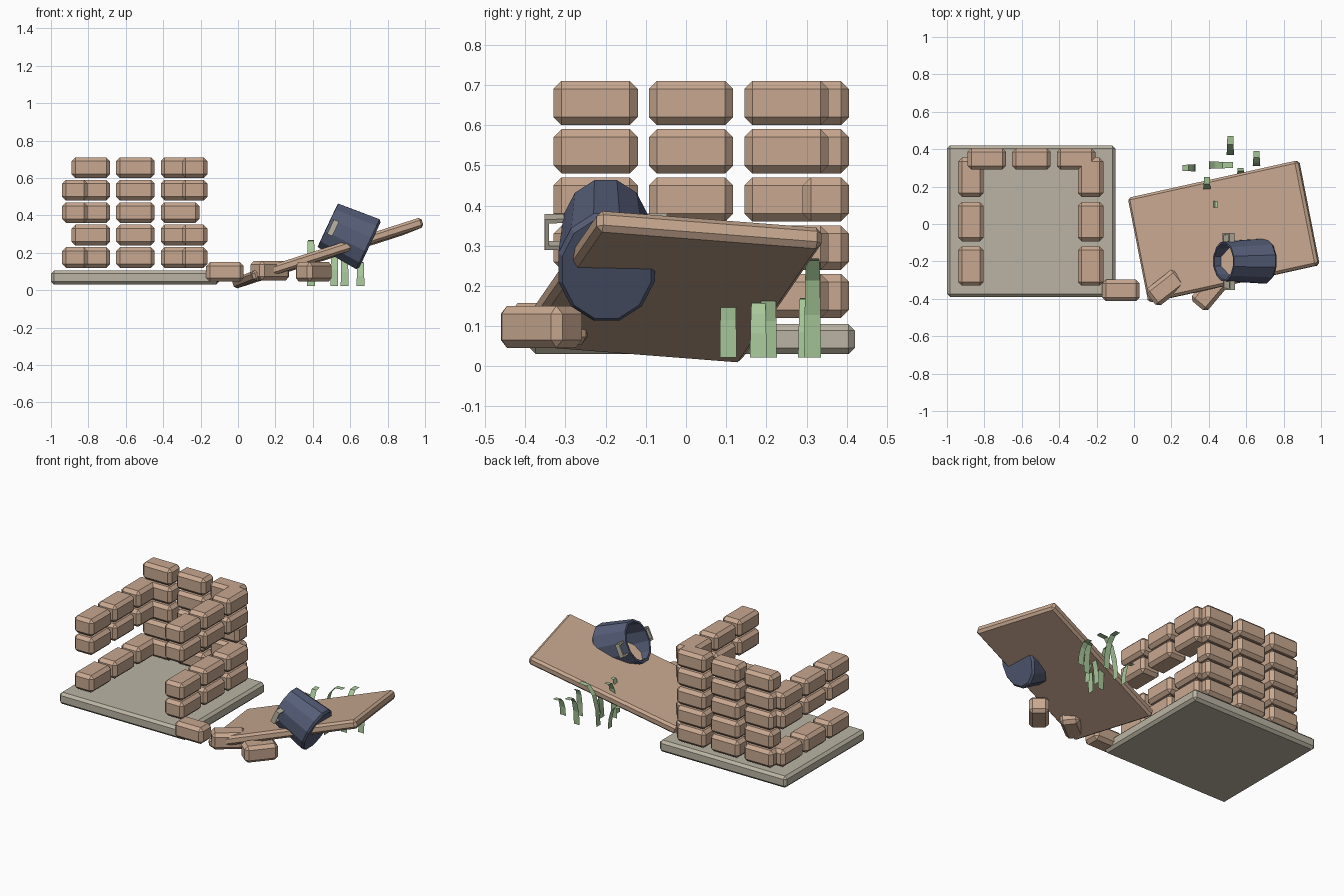
import bpy, bmesh, math
from mathutils import Vector, Matrix

cube = bpy.data.objects.get("Cube")
if cube:
    bpy.data.objects.remove(cube, do_unlink=True)


def material(name, rgb):
    lin = [((c / 255 + 0.055) / 1.055) ** 2.4 for c in rgb] + [1]
    m = bpy.data.materials.new(name)
    m.use_nodes = True
    m.diffuse_color = lin
    m.node_tree.nodes["Principled BSDF"].inputs["Base Color"].default_value = lin
    return m


CLAY = material("clay", (200, 168, 144))
STONE = material("stone", (186, 180, 163))
METAL = material("blue metal", (86, 94, 120))
GRASS = material("grass green", (168, 200, 154))


def finish(name, bm, mat):
    mesh = bpy.data.meshes.new(name)
    bm.to_mesh(mesh)
    bm.free()
    mesh.materials.append(mat)
    ob = bpy.data.objects.new(name, mesh)
    bpy.context.collection.objects.link(ob)
    return ob


def box(name, center, size, mat, bevel=0.02, rot=None):
    bm = bmesh.new()
    bmesh.ops.create_cube(bm, size=1, matrix=Matrix.Diagonal((*size, 1)))
    if bevel:
        bmesh.ops.bevel(bm, geom=bm.edges[:], offset=bevel, segments=1, affect='EDGES')
    bm.transform(Matrix.Translation(center) @ (rot or Matrix()))
    return finish(name, bm, mat)


def basis(u, v):
    u = Vector(u).normalized()
    n = u.cross(Vector(v)).normalized()
    return Matrix((u, n.cross(u), n)).transposed().to_4x4()


# Foundation slab
box("foundation_slab", (-0.55, 0.015, 0.0675), (0.9, 0.81, 0.075), STONE, 0.016)

# Brick walls, with missing courses on each side
for row in range(5):
    z = 0.175 + 0.12 * row
    for i in range(3):
        box("back_brick", (-0.787 + 0.2385 * i, 0.348, z), (0.206, 0.115, 0.11), CLAY)
        y = -0.225 + 0.2375 * i
        if row in (0, 2, 3):
            box("left_wall_brick", (-0.872, y, z), (0.136, 0.21, 0.11), CLAY)
        if row != 2:
            box("right_wall_brick", (-0.232, y, z), (0.136, 0.21, 0.11), CLAY)

# Fallen bricks
for x, y, z, turn in ((-0.07, -0.355, 0.098, 0), (0.17, -0.34, 0.105, 38), (0.405, -0.36, 0.098, 50)):
    box("fallen_brick", (x, y, z), (0.2, 0.115, 0.105), CLAY, 0.02,
        Matrix.Rotation(math.radians(turn), 4, 'Z'))

# Fallen leaning panel
box("leaning_panel", (0.48, -0.04, 0.198), (0.975, 0.572, 0.055), CLAY, 0.014,
    basis((0.905, 0.2, 0.29), (-0.115, 0.555, -0.045)))

# Bucket: turned profile (distance along axis, radius), slightly flattened
SIDES = 12
frame = Matrix.Translation((0.48, -0.2, 0.347)) @ basis((0.905, 0.01, -0.425), (0, 1, 0))
profile = ((0.248, 0.136), (0.236, 0.148), (0, 0.129), (0, 0.115), (0.222, 0.128))
bm = bmesh.new()
rings = []
for t, r in profile:
    ring = []
    for k in range(SIDES):
        a = math.tau * (k + 0.5) / SIDES
        ring.append(bm.verts.new((t, 0.84 * r * math.cos(a), r * 1.03 * math.sin(a))))
    rings.append(ring)
for r0, r1 in zip(rings, rings[1:]):
    for k in range(SIDES):
        j = (k + 1) % SIDES
        bm.faces.new((r0[k], r0[j], r1[j], r1[k]))
bm.faces.new(rings[0])
bm.faces.new(rings[-1])
bmesh.ops.recalc_face_normals(bm, faces=bm.faces[:])
bm.transform(frame)
finish("bucket", bm, METAL)

# Handle brackets, one on each side of the bucket
turn = frame.to_3x3().to_4x4()
for side in (-1, 1):
    for off, out, size in ((0, 0.147, (0.03, 0.01, 0.085)),
                           (-0.037, 0.128, (0.03, 0.048, 0.011)),
                           (0.037, 0.128, (0.03, 0.048, 0.011))):
        box("handle_bracket", frame @ Vector((0.03, side * out, off)), size, STONE, 0, turn)


# Grass blades: thin bent ribbons
def blade(x, y, across, height, lean, width=0.042):
    wide = Vector((1, 0, 0)) if across == 'X' else Vector((0, 1, 0))
    bend = Vector((0, 1, 0)) if across == 'X' else Vector((1, 0, 0))
    bm = bmesh.new()
    last = None
    for i in range(5):
        f = i / 4
        p = Vector((x, y, 0.022 + height * math.sin(f * 1.75))) + bend * lean * f ** 2
        half = wide * width * (0.5 - 0.12 * f)
        pair = [bm.verts.new(p - half), bm.verts.new(p + half)]
        if last:
            bm.faces.new((last[0], last[1], pair[1], pair[0]))
        last = pair
    finish("grass_blade", bm, GRASS)


for spec in ((0.39, 0.17, 'X', 0.25, 0.08), (0.515, 0.37, 'X', 0.2, 0.1),
             (0.655, 0.31, 'X', 0.13, 0.08), (0.57, 0.26, 'X', 0.18, 0.04),
             (0.45, 0.205, 'Y', 0.215, 0.1), (0.4, 0.315, 'Y', 0.25, 0.13),
             (0.33, 0.3, 'Y', 0.15, -0.07), (0.5, 0.18, 'Y', 0.14, -0.06),
             (0.41, 0.105, 'Y', 0.22, 0.04)):
    blade(*spec)
